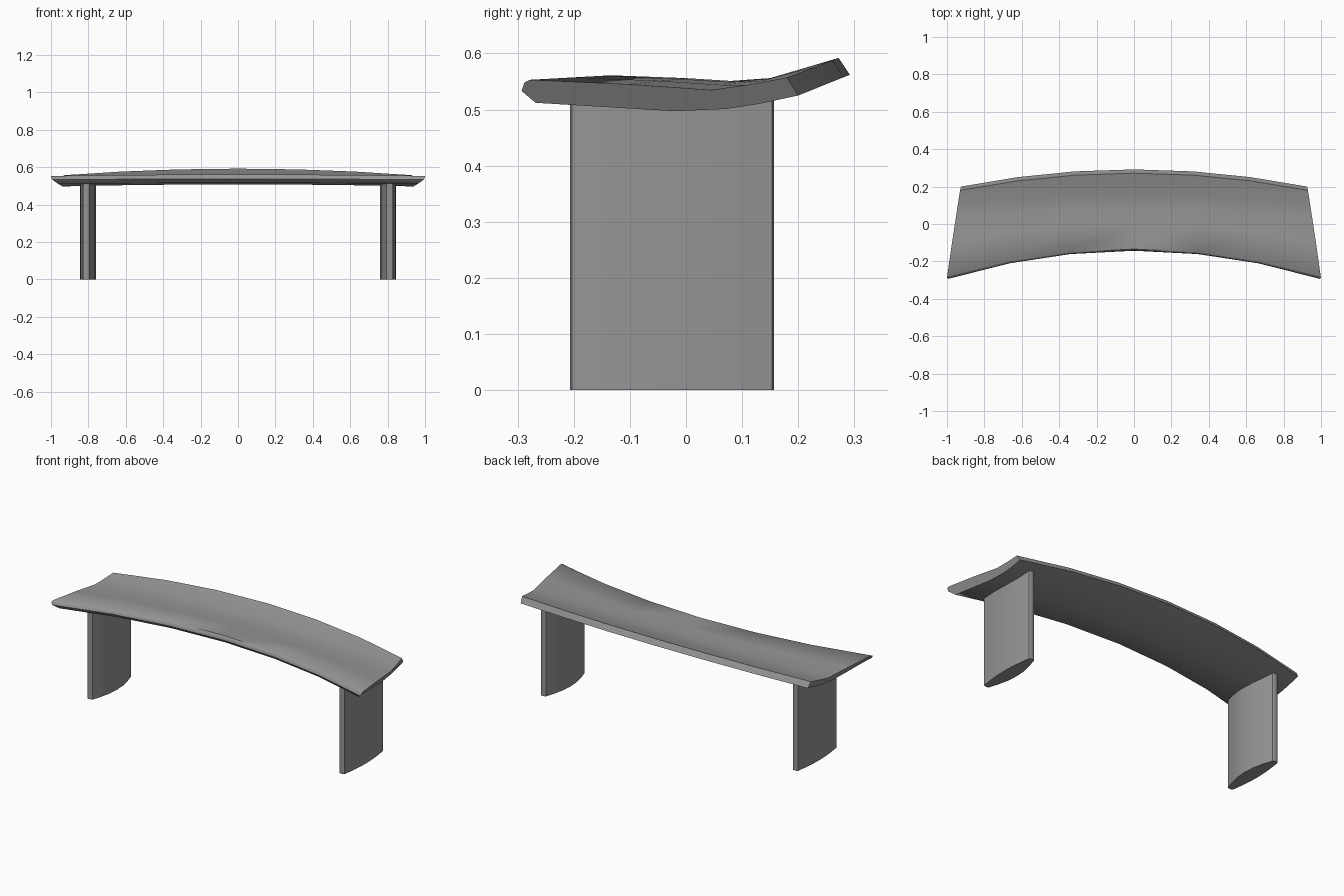
import bpy, bmesh, math

if "Cube" in bpy.data.objects:
    bpy.data.objects.remove(bpy.data.objects["Cube"])

# Seat cross-sections: middle (y, z) and right-hand end (x, y, z), same order
MIDDLE = [(-.143, .537), (-.141, .552), (-.134, .561), (0, .556), (.08, .551), (.15, .556),
          (.272, .592), (.292, .562), (.20, .531), (.13, .515), (.03, .508), (-.12, .515)]
END = [(.993, -.293, .533), (1, -.288, .548), (.998, -.278, .553), (.973, -.10, .545),
       (.951, .045, .535), (.941, .11, .544), (.930, .18, .557), (.925, .20, .525),
       (.927, .13, .510), (.931, .07, .501), (.939, -.02, .497), (.963, -.268, .512)]
HALF = [.345, .67, 1]
STATIONS = [-s for s in reversed(HALF)] + [0] + HALF

GREY = bpy.data.materials.new("dark_grey")
GREY.diffuse_color = (.3, .3, .3, 1)
GREY.use_nodes = True
GREY.node_tree.nodes["Principled BSDF"].inputs["Base Color"].default_value = GREY.diffuse_color


def finish(bm, name, angle):
    bmesh.ops.recalc_face_normals(bm, faces=bm.faces)
    mesh = bpy.data.meshes.new(name)
    bm.to_mesh(mesh)
    bm.free()
    mesh.materials.append(GREY)
    obj = bpy.data.objects.new(name, mesh)
    bpy.context.collection.objects.link(obj)
    bpy.ops.object.select_all(action='DESELECT')
    obj.select_set(True)
    bpy.context.view_layer.objects.active = obj
    bpy.ops.object.shade_smooth_by_angle(angle=math.radians(angle))
    return obj


def loft(rings, name, angle):
    bm = bmesh.new()
    loops = [[bm.verts.new(p) for p in ring] for ring in rings]
    n = len(loops[0])
    for a, b in zip(loops, loops[1:]):
        for i in range(n):
            j = (i + 1) % n
            bm.faces.new((a[i], a[j], b[j], b[i]))
    for cap in (loops[0], loops[-1]):
        bm.faces.new(cap)
    return finish(bm, name, angle)


# Bowed seat, blended from the middle section out to both ends
def seat_ring(s):
    k = s * s
    return [(x * s, my + (y - my) * k, mz + (z - mz) * k)
            for (my, mz), (x, y, z) in zip(MIDDLE, END)]


loft([seat_ring(s) for s in STATIONS], "seat", 50)

# Panel legs: blunt-edged lens outline, fuller on the inner side
OUTER = [(.822, -.207), (.828, -.203), (.836, -.145), (.842, -.085), (.844, -.025),
         (.842, .035), (.836, .095), (.828, .153), (.822, .157)]
INNER = [(.802, .157), (.795, .153), (.777, .095), (.764, .035), (.760, -.025),
         (.764, -.085), (.777, -.145), (.795, -.203), (.802, -.207)]
for name, side in (("left_leg", -1), ("right_leg", 1)):
    loft([[(side * x, y, z) for x, y in OUTER + INNER] for z in (0, .522)], name, 35)
